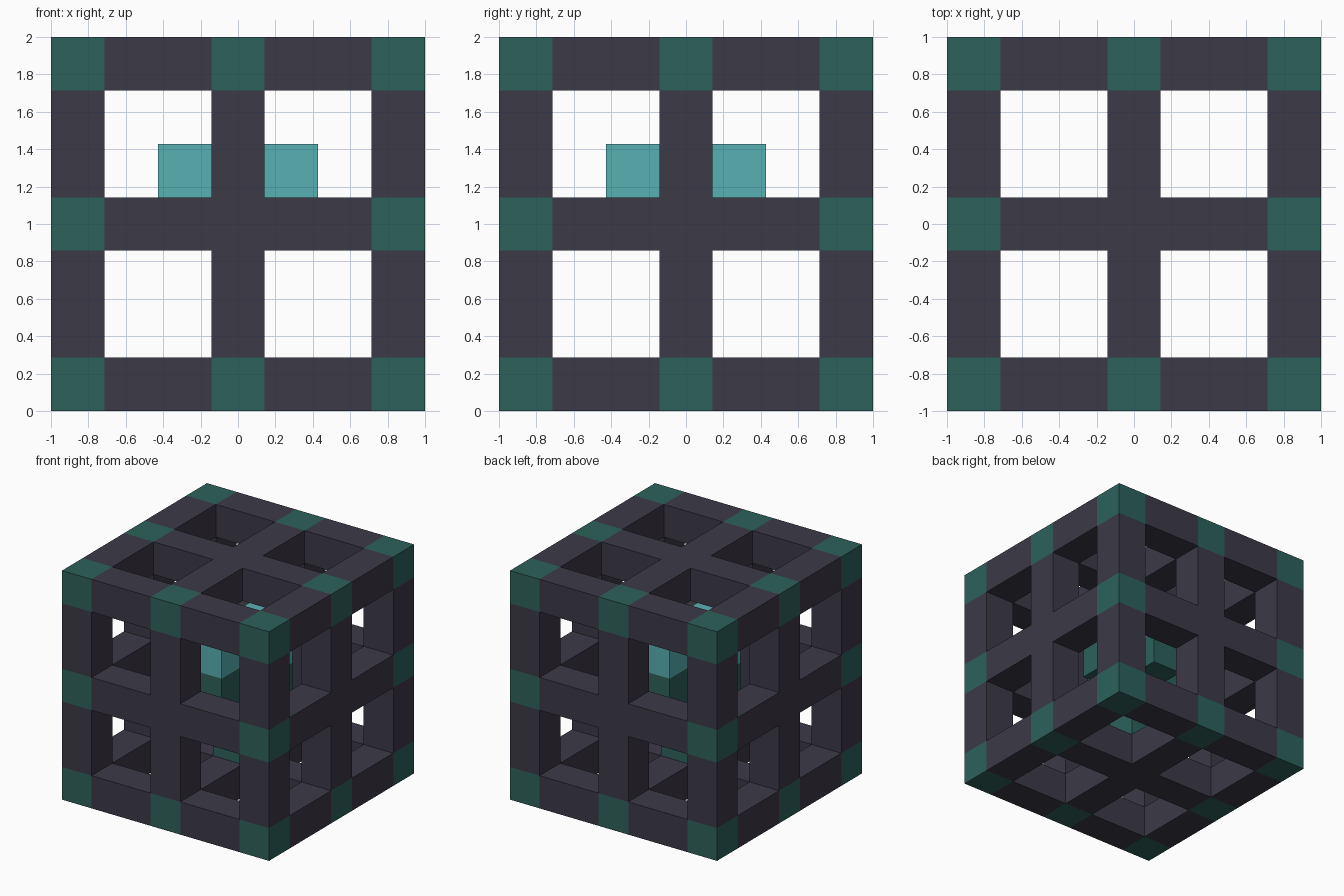
import bpy
import bmesh
from itertools import product
from mathutils import Vector

old = bpy.data.objects.get("Cube")
if old:
    bpy.data.objects.remove(old, do_unlink=True)

CELL = 2 / 7
ENDS = (-3, 0, 3)
SIDES = ((1, 0), (-1, 0), (0, 1), (0, -1))
AXES = [Vector(a) * s for a in ((1, 0, 0), (0, 1, 0), (0, 0, 1)) for s in (1, -1)]


def material(name, color):
    m = bpy.data.materials.new(name)
    m.use_nodes = True
    m.diffuse_color = (*color, 1)
    m.node_tree.nodes["Principled BSDF"].inputs["Base Color"].default_value = (*color, 1)
    return m


stone = material("dark stone", (0.045, 0.041, 0.061))
green = material("deep green", (0.026, 0.12, 0.102))
cyan = material("pale cyan", (0.098, 0.434, 0.456))


def is_frame(c):
    return max(map(abs, c)) == 3 and sum(v in ENDS for v in c) >= 2


def is_joint(c):
    return all(v in ENDS for v in c) and sum(abs(v) == 3 for v in c) >= 2


# Cells of each part on a seven-step grid
frame = {c for c in product(range(-3, 4), repeat=3) if is_frame(c)}
pedestal = {(0, 0, z) for z in (-2, -1, 0)} | {(x, y, 0) for x, y in SIDES}
crystal = {(0, 0, 1)} | {(x, y, 1) for x, y in SIDES}
solid = frame | pedestal | crystal


def build(name, cells, materials, pick=lambda c: 0):
    """Make one object from the exposed faces of a set of cubic cells."""
    bm = bmesh.new()
    for c in sorted(cells):
        centre = Vector(c)
        for n in AXES:
            if tuple(int(v) for v in centre + n) in solid:
                continue
            u = Vector((n.y, n.z, n.x))
            w = n.cross(u)
            corners = [centre + (n + a * u + b * w) / 2
                       for a, b in ((-1, -1), (1, -1), (1, 1), (-1, 1))]
            face = bm.faces.new([bm.verts.new(p * CELL + Vector((0, 0, 1)))
                                 for p in corners])
            face.material_index = pick(c)
    bmesh.ops.remove_doubles(bm, verts=bm.verts, dist=0.001)
    mesh = bpy.data.meshes.new(name)
    bm.to_mesh(mesh)
    bm.free()
    for m in materials:
        mesh.materials.append(m)
    obj = bpy.data.objects.new(name, mesh)
    bpy.context.collection.objects.link(obj)


# Open lattice with green joints, and the centrepiece inside it
build("outer_frame", frame, (stone, green), lambda c: int(is_joint(c)))
build("inner_pedestal", pedestal, (green,))
build("crystal_cross", crystal, (cyan,))
